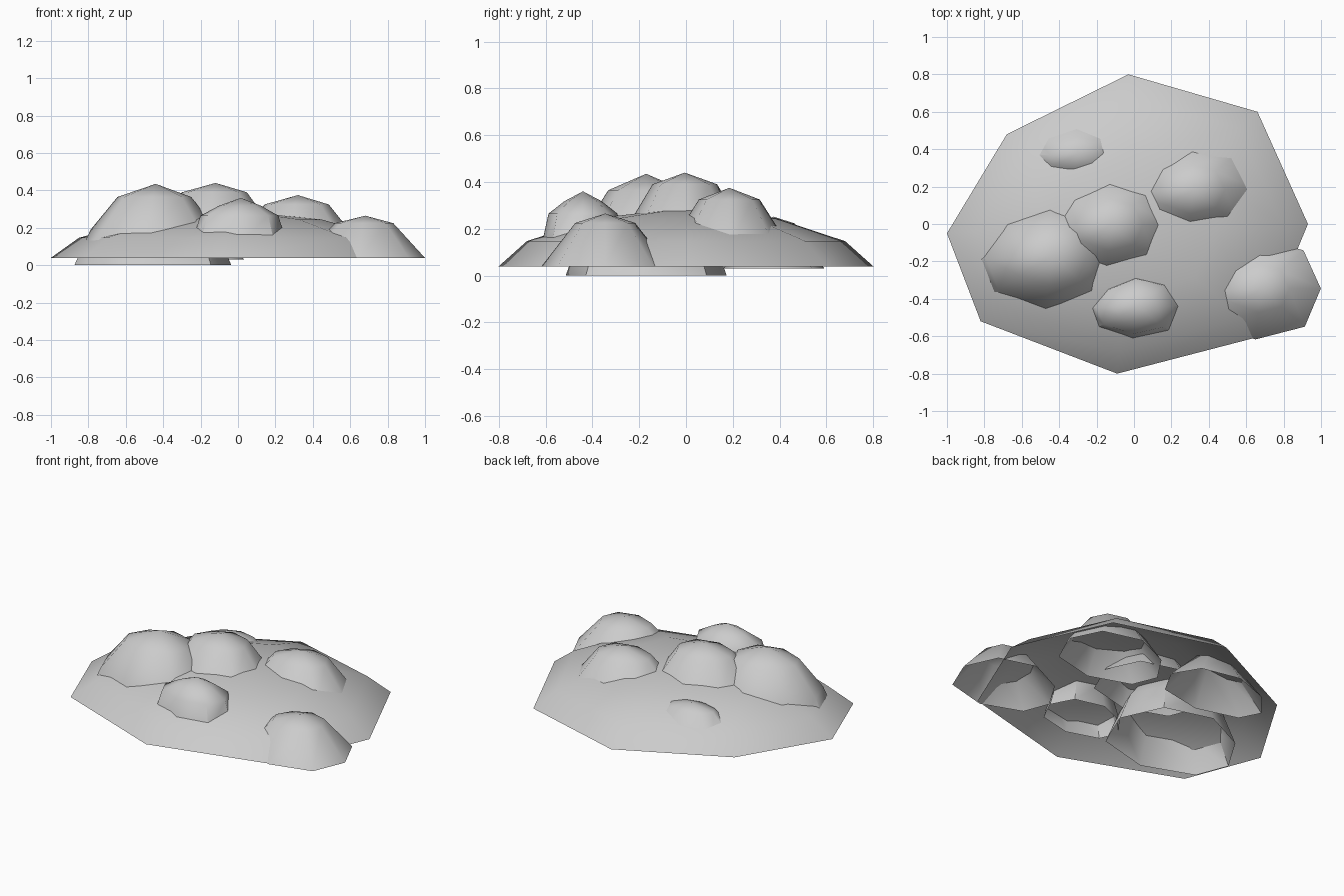
import bpy
import bmesh
import math

cube = bpy.data.objects.get("Cube")
if cube:
    bpy.data.objects.remove(cube, do_unlink=True)

grey = bpy.data.materials.new("stone_grey")
grey.use_nodes = True
grey.diffuse_color = (0.6, 0.6, 0.6, 1)
grey.node_tree.nodes["Principled BSDF"].inputs["Base Color"].default_value = grey.diffuse_color

# Uneven eight-sided outline shared by every dome, counter-clockwise from +x
OUTLINE = [(0.93, 0), (0.66, 0.6), (-0.03, 0.8), (-0.68, 0.48),
           (-1, -0.05), (-0.82, -0.52), (-0.09, -0.8), (0.68, -0.6)]


def dome(name, centre, scale, profile, top):
    """Open-bottomed low-poly dome; profile lists (radius share, height) upward."""
    bm = bmesh.new()
    rings = [[bm.verts.new((centre[0] + x * r * scale[0],
                            centre[1] + y * r * scale[1], z))
              for x, y in OUTLINE] for r, z in profile]
    apex = bm.verts.new((*centre, top))
    count = len(OUTLINE)
    for i in range(count):
        j = (i + 1) % count
        for low, high in zip(rings, rings[1:]):
            bm.faces.new((low[i], low[j], high[j], high[i]))
        bm.faces.new((rings[-1][i], rings[-1][j], apex))
    mesh = bpy.data.meshes.new(name)
    bm.to_mesh(mesh)
    bm.free()
    mesh.materials.append(grey)
    obj = bpy.data.objects.new(name, mesh)
    bpy.context.collection.objects.link(obj)
    bpy.ops.object.select_all(action="DESELECT")
    obj.select_set(True)
    bpy.context.view_layer.objects.active = obj
    bpy.ops.object.shade_smooth_by_angle(angle=math.radians(45))


# Broad mound
dome("mound", (0, 0), (1, 1), [(1, 0.04), (0.85, 0.147), (0.48, 0.245)], 0.29)

# Rounded lumps pushed through the mound
dome("large_lump", (-0.44, -0.17), (0.435, 0.43),
     [(1, 0), (0.8, 0.19), (0.47, 0.365)], 0.435)
dome("front_lump", (0.015, -0.44), (0.27, 0.23),
     [(1, 0.1), (0.8, 0.265), (0.43, 0.318)], 0.36)

# Flatter lumps with straight sloping sides
dome("middle_lump", (-0.12, -0.005), (0.36, 0.345), [(1, 0.16), (0.5, 0.39)], 0.44)
dome("edge_lump", (0.68, -0.345), (0.343, 0.34), [(1, 0.04), (0.47, 0.225)], 0.265)
dome("back_left_lump", (0.32, 0.185), (0.355, 0.325), [(1, 0.12), (0.5, 0.325)], 0.375)
dome("back_right_lump", (-0.3, 0.375), (0.36, 0.27), [(1, 0.03), (0.42, 0.222)], 0.252)
